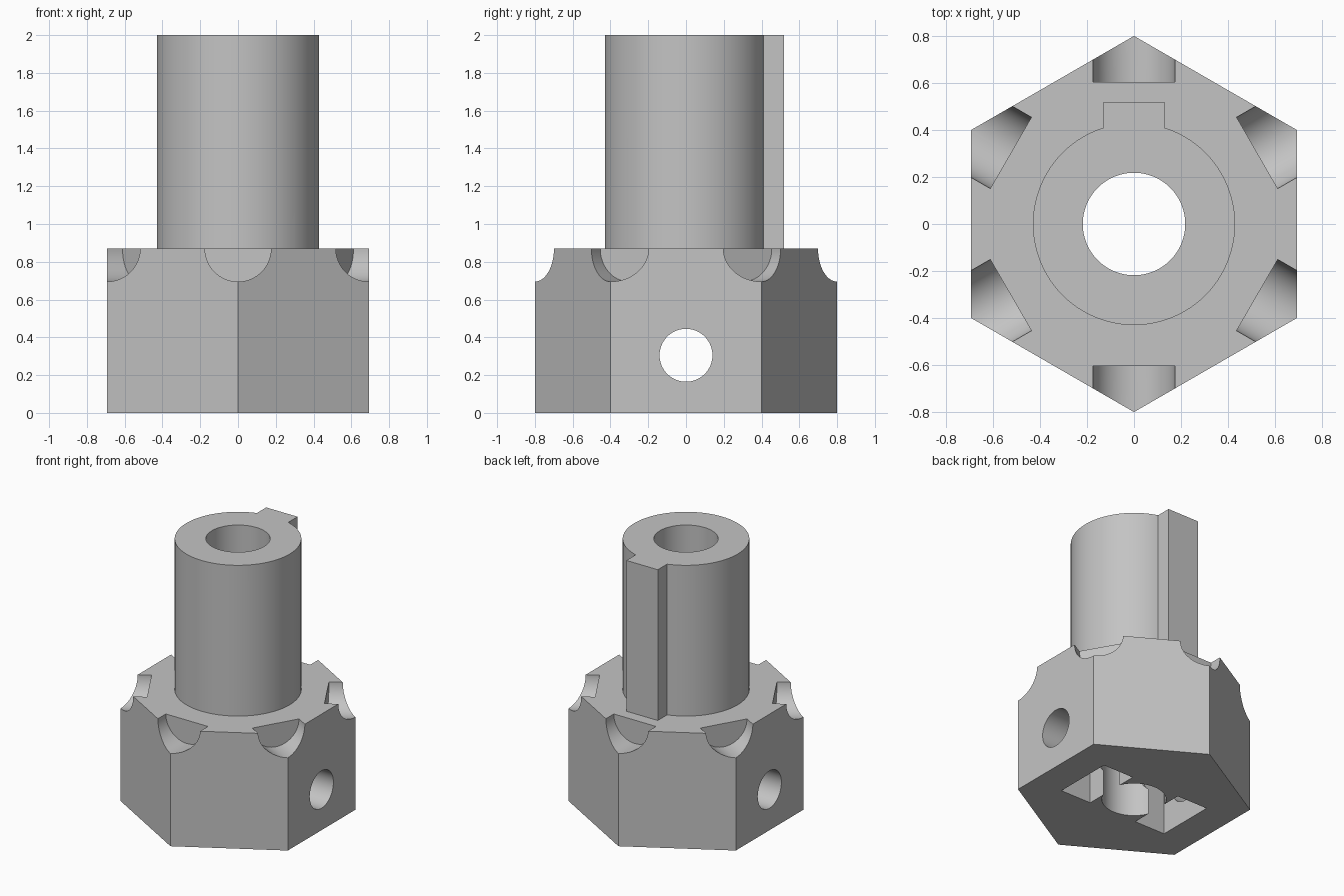
import bpy
from math import radians, cos, sin, pi
from mathutils import Vector

if "Cube" in bpy.data.objects:
    bpy.data.objects.remove(bpy.data.objects["Cube"], do_unlink=True)

HEX_R, HEX_H, TOP = 0.8, 0.87, 2.0
SHAFT_R, BORE_R = 0.43, 0.218
NOTCH_R, NOTCH_START = 0.175, 0.605
SCREW_R, SCREW_Z = 0.14, 0.305

grey = bpy.data.materials.new("plain_grey")
grey.use_nodes = True
colour = (0.55, 0.55, 0.55, 1)
grey.diffuse_color = colour
grey.node_tree.nodes["Principled BSDF"].inputs["Base Color"].default_value = colour


def cylinder(name, radius, start, end, sides=96):
    """Round or many-sided bar between two points."""
    start, end = Vector(start), Vector(end)
    axis = end - start
    bpy.ops.mesh.primitive_cylinder_add(
        vertices=sides, radius=radius, depth=axis.length, location=(start + end) / 2,
        rotation=axis.to_track_quat("Z", "Y").to_euler())
    ob = bpy.context.object
    ob.name = name
    ob.data.materials.append(grey)
    return ob


def box(name, low, high):
    """Block between two opposite corners."""
    low, high = Vector(low), Vector(high)
    bpy.ops.mesh.primitive_cube_add(size=1, location=(low + high) / 2)
    ob = bpy.context.object
    ob.name = name
    ob.scale = high - low
    bpy.ops.object.transform_apply(location=False, rotation=False, scale=True)
    ob.data.materials.append(grey)
    return ob


def combine(target, tool, operation):
    """Apply a boolean and remove the tool."""
    mod = target.modifiers.new(operation.lower(), "BOOLEAN")
    mod.operation, mod.solver, mod.object = operation, "EXACT", tool
    bpy.ops.object.select_all(action="DESELECT")
    bpy.context.view_layer.objects.active = target
    target.select_set(True)
    bpy.ops.object.modifier_apply(modifier=mod.name)
    bpy.data.objects.remove(tool, do_unlink=True)


# Hexagonal hub with corners on the y axis
hub = cylinder("keyed_hex_hub", HEX_R, (0, 0, 0), (0, 0, HEX_H), sides=6)

# Round notches across the upper corners
for i in range(6):
    a = radians(30 + 60 * i)
    ray = Vector((cos(a), sin(a), 0))
    lift = Vector((0, 0, HEX_H))
    combine(hub, cylinder("notch", NOTCH_R, ray * NOTCH_START + lift, ray + lift), "DIFFERENCE")

# Shaft and its key
combine(hub, cylinder("shaft", SHAFT_R, (0, 0, 0.6), (0, 0, TOP)), "UNION")
combine(hub, box("key", (-0.13, 0.3, 0.6), (0.13, 0.52, TOP)), "UNION")

# Nut pockets open at the bottom, beside the bore
for side in (-1, 1):
    inner, outer = sorted((side * 0.2, side * 0.455))
    combine(hub, box("nut_pocket", (inner, -0.225, -0.1), (outer, 0.225, 0.53)), "DIFFERENCE")

# Bore and cross hole for the set screws
combine(hub, cylinder("bore", BORE_R, (0, 0, -0.2), (0, 0, 2.2)), "DIFFERENCE")
combine(hub, cylinder("screw_hole", SCREW_R, (-1, 0, SCREW_Z), (1, 0, SCREW_Z)), "DIFFERENCE")

# Smooth round walls, crisp edges
hub.select_set(True)
bpy.context.view_layer.objects.active = hub
bpy.ops.object.shade_smooth_by_angle(angle=pi / 6)
